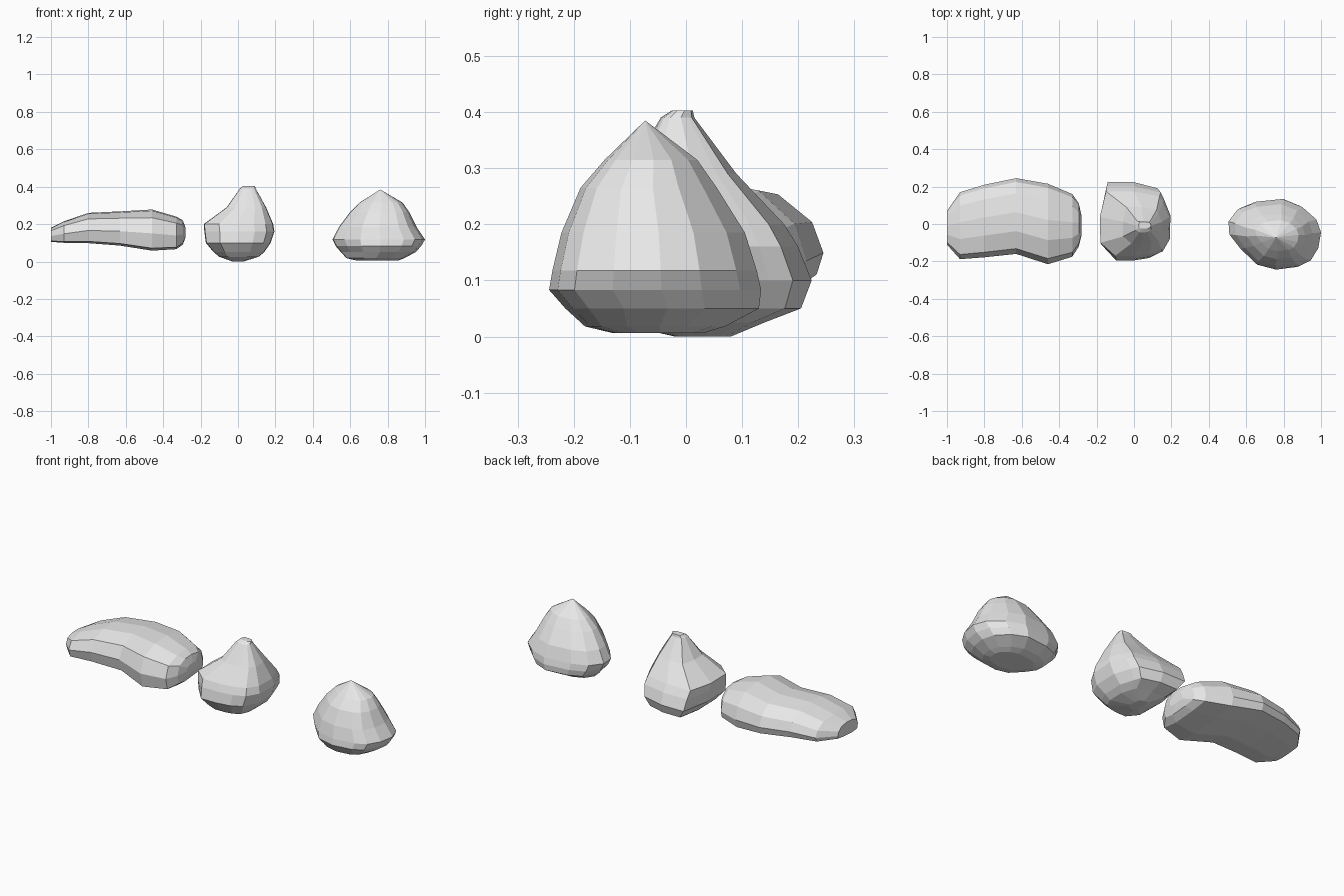
import bpy
import bmesh

# Remove the default object
default = bpy.data.objects.get("Cube")
if default:
    bpy.data.objects.remove(default, do_unlink=True)

# One plain stone colour
stone = bpy.data.materials.new("grey stone")
stone.use_nodes = True
stone.diffuse_color = (0.8, 0.8, 0.8, 1)
stone.node_tree.nodes["Principled BSDF"].inputs["Base Color"].default_value = (0.8, 0.8, 0.8, 1)


def lerp(low, high, t):
    return low + (high - low) * t


def make_rock(name, outline, rings, place):
    """Loft a unit outline through rings of (station, low u, high u, low v, high v).

    place turns (u, v, station) into a position, so a rock can be
    stacked upward or stretched sideways.
    """
    bm = bmesh.new()
    loops = []
    for station, u_low, u_high, v_low, v_high in rings:
        loops.append([
            bm.verts.new(place(lerp(u_low, u_high, u), lerp(v_low, v_high, v), station))
            for u, v in outline
        ])

    # Side facets between neighbouring rings, then the two end caps
    count = len(outline)
    for lower, upper in zip(loops, loops[1:]):
        for i in range(count):
            j = (i + 1) % count
            bm.faces.new((lower[i], lower[j], upper[j], upper[i]))
    bm.faces.new(loops[0])
    bm.faces.new(loops[-1])

    bmesh.ops.remove_doubles(bm, verts=bm.verts, dist=0.002)
    bmesh.ops.recalc_face_normals(bm, faces=bm.faces)
    mesh = bpy.data.meshes.new(name)
    bm.to_mesh(mesh)
    bm.free()
    mesh.materials.append(stone)
    rock = bpy.data.objects.new(name, mesh)
    bpy.context.scene.collection.objects.link(rock)
    return rock


def stacked(u, v, station):
    return (u, v, station)


def sideways(u, v, station):
    return (station, u, v)


# Long flat rock, lofted along x from y/z cross-sections
slab_section = [
    (.3, 0), (.04, .06), (0, .42), (.07, .8), (.3, .97), (.55, 1),
    (.8, .92), (.95, .65), (1, .35), (.97, .14), (.7, .06),
]
slab_rings = [
    (-1, -.11, .07, .105, .18),
    (-.93, -.188, .17, .1, .215),
    (-.8, -.178, .21, .098, .26),
    (-.63, -.16, .245, .085, .268),
    (-.46, -.215, .215, .058, .278),
    (-.33, -.175, .16, .066, .24),
    (-.295, -.12, .11, .09, .22),
    (-.28, -.06, .04, .13, .18),
]
make_rock("flat_rock", slab_section, slab_rings, sideways)

# Pointed middle rock with a flat back, stacked in z
middle_outline = [
    (.09, 1), (.49, 1), (.86, .92), (.91, .82), (1, .6), (.99, .27),
    (.89, .1), (.72, .03), (.49, 0), (.22, 0), (.01, .2), (0, .6),
]
middle_rings = [
    (0, -.03, .03, -.02, .08),
    (.025, -.1, .11, -.13, .14),
    (.05, -.13, .14, -.155, .205),
    (.1, -.172, .175, -.195, .224),
    (.16, -.18, .195, -.185, .2),
    (.2, -.183, .188, -.17, .175),
    (.29, -.06, .15, -.105, .09),
    (.39, .01, .095, -.045, .015),
    (.403, .025, .09, -.025, .012),
]
make_rock("pointed_rock", middle_outline, middle_rings, stacked)

# Rounded rock rising to a single peak, stacked in z
round_outline = [
    (0, .69), (.1, .87), (.28, .96), (.6, 1), (.8, .9), (.95, .72), (1, .53),
    (.97, .3), (.89, .12), (.77, .04), (.52, 0), (.3, .07), (.13, .29), (.01, .5),
]
round_rings = [
    (.006, .63, .86, -.13, .03),
    (.018, .58, .89, -.18, .07),
    (.05, .55, .95, -.215, .13),
    (.083, .522, .98, -.244, .134),
    (.118, .505, 1, -.238, .126),
    (.185, .54, .955, -.222, .105),
    (.265, .6, .915, -.188, .055),
    (.315, .65, .88, -.145, .02),
    (.385, .76, .761, -.073, -.072),
]
make_rock("rounded_rock", round_outline, round_rings, stacked)
